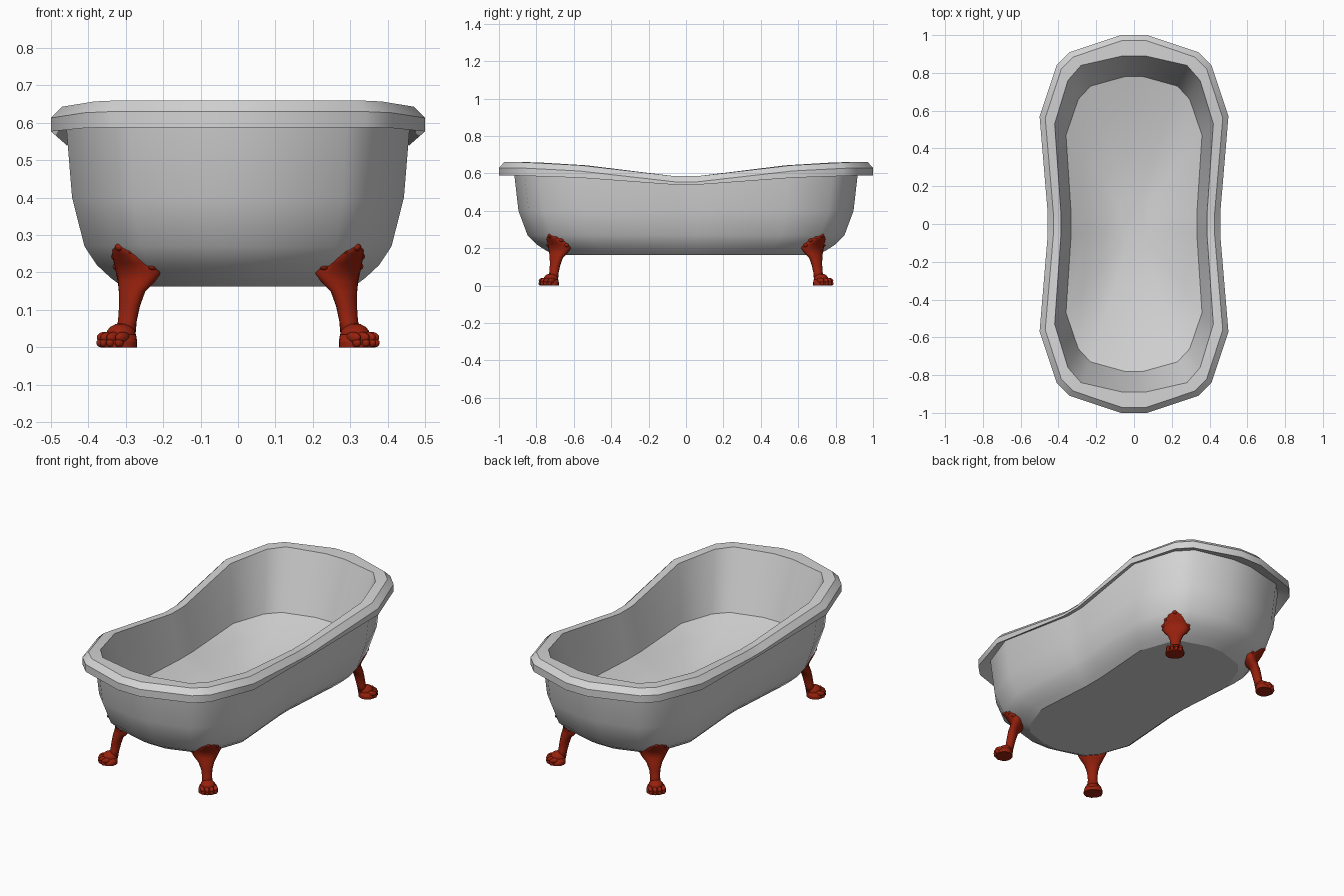
import bpy, bmesh, math
from mathutils import Matrix

cube = bpy.data.objects.get("Cube")
if cube:
    bpy.data.objects.remove(cube, do_unlink=True)


def material(name, rgb):
    m = bpy.data.materials.new(name)
    m.use_nodes = True
    m.diffuse_color = (*rgb, 1)
    m.node_tree.nodes["Principled BSDF"].inputs["Base Color"].default_value = (*rgb, 1)
    return m


enamel = material("grey enamel", (0.66, 0.66, 0.66))
red = material("red iron", (0.31, 0.015, 0.004))


def finish(bm, name, mat):
    bmesh.ops.recalc_face_normals(bm, faces=bm.faces)
    for f in bm.faces:
        f.smooth = True
    mesh = bpy.data.meshes.new(name)
    bm.to_mesh(mesh)
    bm.free()
    mesh.materials.append(mat)
    ob = bpy.data.objects.new(name, mesh)
    bpy.context.collection.objects.link(ob)
    return ob


def loft(bm, rings, sharp=()):
    """Skin closed rings of points and cap both ends; sharp lists ring indices."""
    loops = [[bm.verts.new(p) for p in ring] for ring in rings]
    n = len(loops[0])
    for a, b in zip(loops, loops[1:]):
        for i in range(n):
            j = (i + 1) % n
            bm.faces.new((a[i], a[j], b[j], b[i]))
    bm.faces.new(loops[0])
    bm.faces.new(loops[-1])
    for k in sharp:
        for i in range(n):
            bm.edges.get((loops[k][i], loops[k][(i + 1) % n])).smooth = False


# Quarter outlines, from the end of the tub round to its waist
rim_outer = [(.07, 1.0), (.34, .91), (.41, .84), (.5, .57), (.457, .06)]
rim_crest = [(.06, .972), (.32, .885), (.385, .82), (.47, .56), (.427, .06)]
rim_inner = [(.06, .89), (.28, .84), (.35, .76), (.42, .53), (.387, .06)]
floor = [(.05, .78), (.23, .73), (.295, .66), (.36, .47), (.333, .06)]
body_top = [(.06, .92), (.29, .865), (.37, .785), (.46, .55), (.42, .06)]
body_low = [(.05, .7), (.2, .65), (.25, .59), (.31, .42), (.285, .06)]
centre = [(0, 0)] * 5
sag = [0, 0, -.003, -.017, -.075]      # dip of the rim towards the waist


def ring(quarter, z, dip=0):
    q = [(x, y, z + dip * s) for (x, y), s in zip(quarter, sag)]
    right = [(x, -y, h) for x, y, h in reversed(q)]
    half = q + right
    return half + [(-x, y, h) for x, y, h in reversed(half)]


def blend(a, b, t):
    return [(p[0] + (q[0] - p[0]) * t, p[1] + (q[1] - p[1]) * t) for p, q in zip(a, b)]


# Tub: underside, rounded wall, rolled rim, inner wall and dished floor
wall = [(.163, 1), (.185, .8), (.22, .55), (.27, .33), (.4, .11)]
dish = [(.335, 0), (.285, .25), (.24, .55), (.22, .8)]
rings = [ring(blend(body_top, body_low, t), z) for z, t in wall]
rings += [ring(body_top, .612, .75), ring(rim_outer, .588, .65), ring(rim_outer, .63, 1),
          ring(rim_crest, .66, 1), ring(rim_inner, .66, 1)]
rings += [ring(blend(floor, centre, t), z) for z, t in dish]
bm = bmesh.new()
loft(bm, rings, sharp=(0, 5, 6, 7, 8, 9, 10))
finish(bm, "bathtub", enamel)

# Leg space: local x points diagonally outward, local y is sideways
place = Matrix.Translation((.30, .71, 0)) @ Matrix.Rotation(math.pi / 4, 4, "Z")


def oval(z, u, du, dv, n=16):
    angles = [2 * math.pi * i / n for i in range(n)]
    return [(u + du * math.cos(a), dv * math.sin(a), z) for a in angles]


def blob(bm, centre, size):
    m = Matrix.Translation(centre) @ Matrix.Diagonal((*size, 1))
    bmesh.ops.create_uvsphere(bm, u_segments=12, v_segments=8, radius=1, matrix=m)


def add_leg_part(bm, name):
    bm.transform(place)
    ob = finish(bm, name, red)
    mod = ob.modifiers.new("four corners", "MIRROR")
    mod.use_axis = (True, True, False)


# Leg: slim ankle flaring into a broad knee that hugs the tub
bm = bmesh.new()
loft(bm, [oval(*r) for r in (
    (.03, .006, .028, .032), (.07, -.006, .024, .026), (.11, -.014, .026, .03),
    (.15, -.024, .028, .043), (.175, -.04, .034, .062), (.2, -.048, .038, .077),
    (.225, -.034, .038, .07), (.248, -.01, .03, .054), (.262, .007, .022, .03),
    (.274, .018, .014, .014))])
# Scalloped crest along the knee
for v, u, z, r in ((0, .022, .268, .014), (.028, .006, .257, .013),
                   (.05, -.012, .243, .013), (.066, -.034, .216, .013)):
    for side in ((1, -1) if v else (1,)):
        blob(bm, (u, v * side, z), (r, r, r * .8))
add_leg_part(bm, "clawfoot_leg")

# Paw: arched instep, flat sole and four toes with claws
bm = bmesh.new()
blob(bm, (.018, 0, .033), (.042, .04, .031))
loft(bm, [oval(0, .026, .046, .052), oval(.014, .026, .046, .052), oval(.034, .02, .038, .045)],
     sharp=(0, 1))
for side in (1, -1):
    for v, u in ((.012, .056), (.035, .046)):
        blob(bm, (u, v * side, .026), (.026, .0125, .015))
        blob(bm, (u + .013, v * side, .012), (.014, .01, .012))
add_leg_part(bm, "paw_foot")
